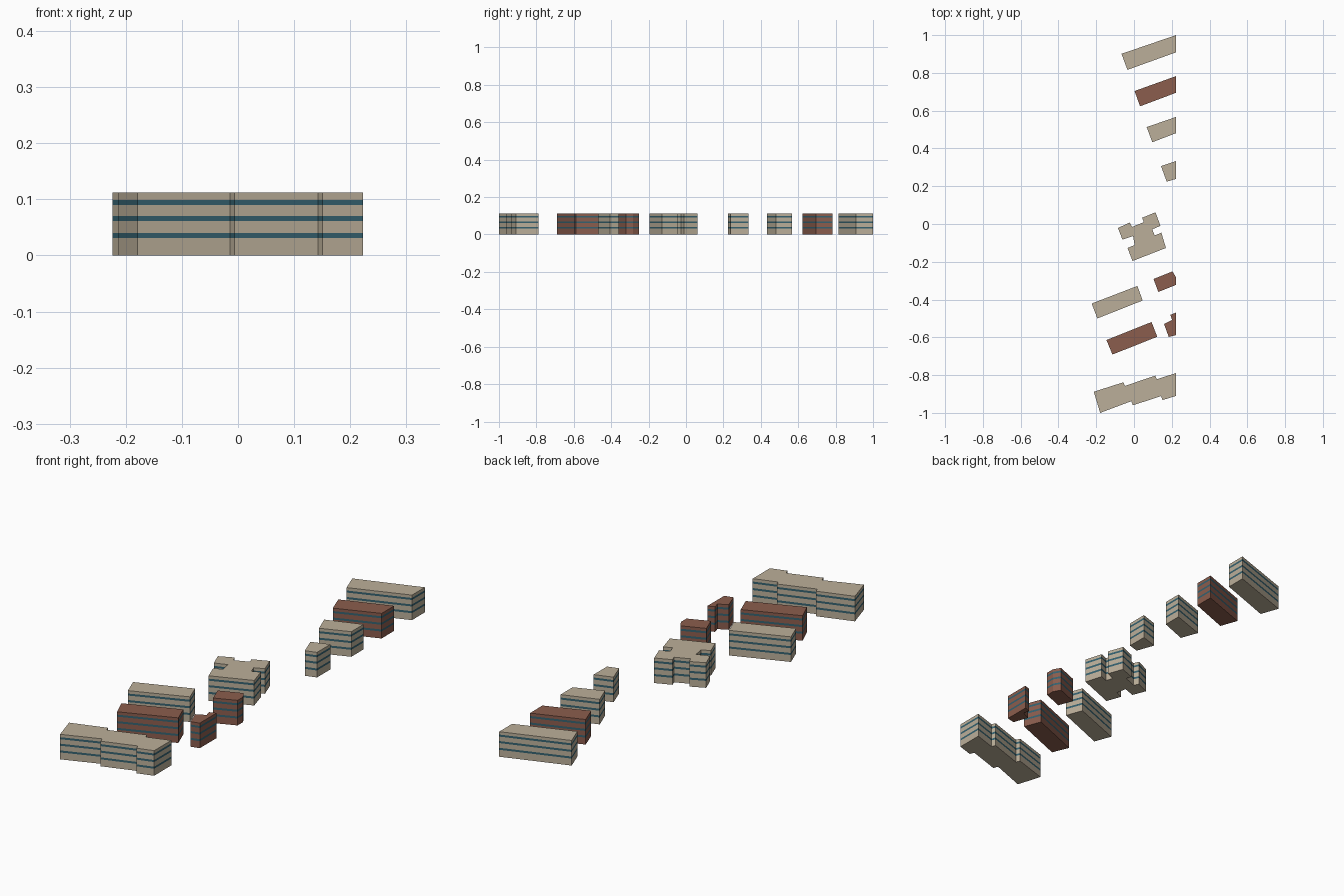
import bpy, bmesh

# Materials: two facade colours and the window strips
def material(name, rgb):
    m = bpy.data.materials.new(name)
    m.diffuse_color = (*rgb, 1)
    return m

TAN = material("tan_render", (0.50, 0.43, 0.32))
RED = material("red_brick", (0.26, 0.11, 0.075))
GLASS = material("window_strip", (0.035, 0.12, 0.16))

# Floor levels: walls and window strips alternate
LEVELS = [0, 0.031, 0.040, 0.061, 0.070, 0.090, 0.099, 0.112]
EDGE = 0.223  # east boundary where the blocks are cut off

def building(name, wall, outline):
    """Extrude a footprint (listed clockwise) through the levels."""
    bm = bmesh.new()
    rings = [[bm.verts.new((x, y, z)) for x, y in outline] for z in LEVELS]
    n = len(outline)
    bm.faces.new(rings[0])
    bm.faces.new(rings[-1])
    for k in range(len(LEVELS) - 1):
        for i in range(n):
            j = (i + 1) % n
            f = bm.faces.new((rings[k][i], rings[k][j], rings[k + 1][j], rings[k + 1][i]))
            f.material_index = k % 2
    bmesh.ops.recalc_face_normals(bm, faces=bm.faces)
    me = bpy.data.meshes.new(name)
    bm.to_mesh(me)
    bm.free()
    me.materials.append(wall)
    me.materials.append(GLASS)
    ob = bpy.data.objects.new(name, me)
    bpy.context.collection.objects.link(ob)

# Northern row of slab blocks, cut by the east boundary
for name, wall, a, top, low, b in [
    ("north_block_1", TAN, (-0.066, 0.901), 1.000, 0.909, (-0.035, 0.816)),
    ("north_block_2", RED, (0.003, 0.704), 0.783, 0.695, (0.032, 0.623)),
    ("north_block_3", TAN, (0.067, 0.513), 0.567, 0.481, (0.097, 0.433)),
    ("north_block_4", TAN, (0.143, 0.307), 0.333, 0.239, (0.173, 0.224)),
]:
    building(name, wall, [a, (EDGE, top), (EDGE, low), b])

# Central block with notched sides
building("central_block", TAN, [
    (-0.085, -0.021), (-0.022, 0.008), (-0.011, -0.016), (0.052, 0.010),
    (0.043, 0.033), (0.114, 0.062), (0.140, -0.010), (0.097, -0.028),
    (0.109, -0.061), (0.145, -0.046), (0.169, -0.127), (-0.008, -0.196),
    (-0.034, -0.127), (0.003, -0.111), (-0.005, -0.064), (-0.061, -0.083)])

# Southern slabs
building("south_tan_slab", TAN, [
    (-0.224, -0.421), (0.018, -0.328), (0.046, -0.405), (-0.194, -0.500)])
building("south_red_slab", RED, [
    (-0.146, -0.614), (0.093, -0.519), (0.123, -0.597), (-0.114, -0.691)])

# Small red blocks at the east boundary
building("east_red_block_1", RED, [
    (0.103, -0.291), (0.204, -0.251), (EDGE, -0.283), (EDGE, -0.322), (0.129, -0.360)])
building("east_red_block_2", RED, [
    (0.159, -0.529), (0.201, -0.508), (0.193, -0.481), (EDGE, -0.469),
    (EDGE, -0.588), (0.184, -0.598)])

# Long stepped block at the southern end
building("south_stepped_block", TAN, [
    (-0.213, -0.888), (-0.056, -0.838), (-0.048, -0.857), (0.113, -0.803),
    (0.120, -0.822), (EDGE, -0.789), (EDGE, -0.910), (0.151, -0.932),
    (0.143, -0.911), (-0.006, -0.960), (-0.014, -0.938), (-0.179, -1.000)])
